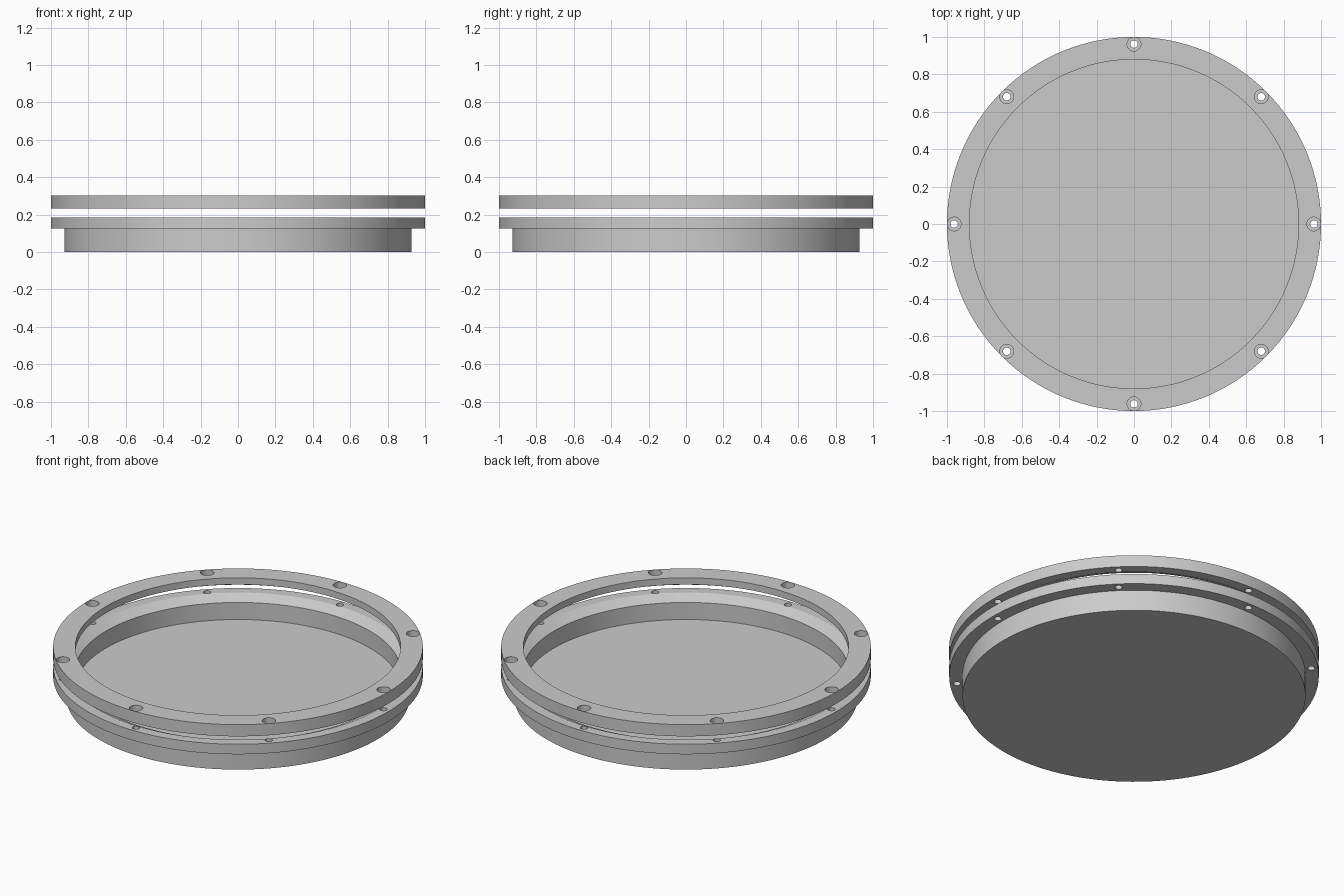
import bpy, math
from mathutils import Matrix

cube = bpy.data.objects.get("Cube")
if cube:
    bpy.data.objects.remove(cube, do_unlink=True)

import bmesh

SEGMENTS = 128
BOLT_CIRCLE = 0.962
BOLTS = 8

metal = bpy.data.materials.new("grey_metal")
metal.use_nodes = True
grey = (0.6, 0.6, 0.6, 1)
metal.diffuse_color = grey
metal.node_tree.nodes["Principled BSDF"].inputs["Base Color"].default_value = grey


def add_object(name, bm):
    bmesh.ops.recalc_face_normals(bm, faces=bm.faces)
    mesh = bpy.data.meshes.new(name)
    bm.to_mesh(mesh)
    bm.free()
    mesh.materials.append(metal)
    obj = bpy.data.objects.new(name, mesh)
    bpy.context.collection.objects.link(obj)
    return obj


def lathe(name, profile, closed):
    """Spin an (r, z) profile about the z axis."""
    bm = bmesh.new()
    verts = [bm.verts.new((r, 0, z)) for r, z in profile]
    edges = [bm.edges.new(pair) for pair in zip(verts, verts[1:])]
    if closed:
        edges.append(bm.edges.new((verts[-1], verts[0])))
    bmesh.ops.spin(bm, geom=verts + edges, axis=(0, 0, 1), cent=(0, 0, 0),
                   angle=math.tau, steps=SEGMENTS, use_duplicate=False)
    bmesh.ops.remove_doubles(bm, verts=bm.verts, dist=1e-4)
    if not closed:
        # cap the open ends of the profile with discs
        rims = [e for e in bm.edges if e.is_boundary]
        bmesh.ops.holes_fill(bm, edges=rims, sides=0)
    return add_object(name, bm)


def drill(target, name, radius, bottom, top):
    """Cut the circle of bolt holes."""
    bm = bmesh.new()
    for i in range(BOLTS):
        place = (Matrix.Rotation(math.tau * i / BOLTS, 4, 'Z')
                 @ Matrix.Translation((BOLT_CIRCLE, 0, (bottom + top) / 2)))
        bmesh.ops.create_cone(bm, cap_ends=True, segments=24, radius1=radius,
                              radius2=radius, depth=top - bottom, matrix=place)
    cutter = add_object(name, bm)
    cutter.hide_render = True
    mod = target.modifiers.new(name, 'BOOLEAN')
    mod.operation = 'DIFFERENCE'
    mod.solver = 'EXACT'
    mod.object = cutter
    bpy.ops.object.select_all(action='DESELECT')
    bpy.context.view_layer.objects.active = target
    target.select_set(True)
    bpy.ops.object.modifier_apply(modifier=mod.name)
    bpy.data.objects.remove(cutter, do_unlink=True)


# Shallow pan with a bolted flange and a sloped seat inside the rim
pan = lathe("flanged_pan", [
    (0.928, 0), (0.928, 0.125), (1, 0.125), (1, 0.185),
    (0.942, 0.185), (0.88, 0.155), (0.88, 0.053)], closed=False)
drill(pan, "pan_bolt_holes", 0.02, 0.1, 0.22)

# Clamping ring above it, with a matching slope on its underside
ring = lathe("clamp_ring", [
    (1, 0.232), (1, 0.302), (0.88, 0.302), (0.88, 0.262), (0.942, 0.232)], closed=True)
drill(ring, "ring_bolt_holes", 0.02, 0.2, 0.33)
drill(ring, "ring_counterbores", 0.037, 0.267, 0.33)

for part in (pan, ring):
    bpy.ops.object.select_all(action='DESELECT')
    bpy.context.view_layer.objects.active = part
    part.select_set(True)
    bpy.ops.object.shade_smooth_by_angle(angle=math.radians(20))
